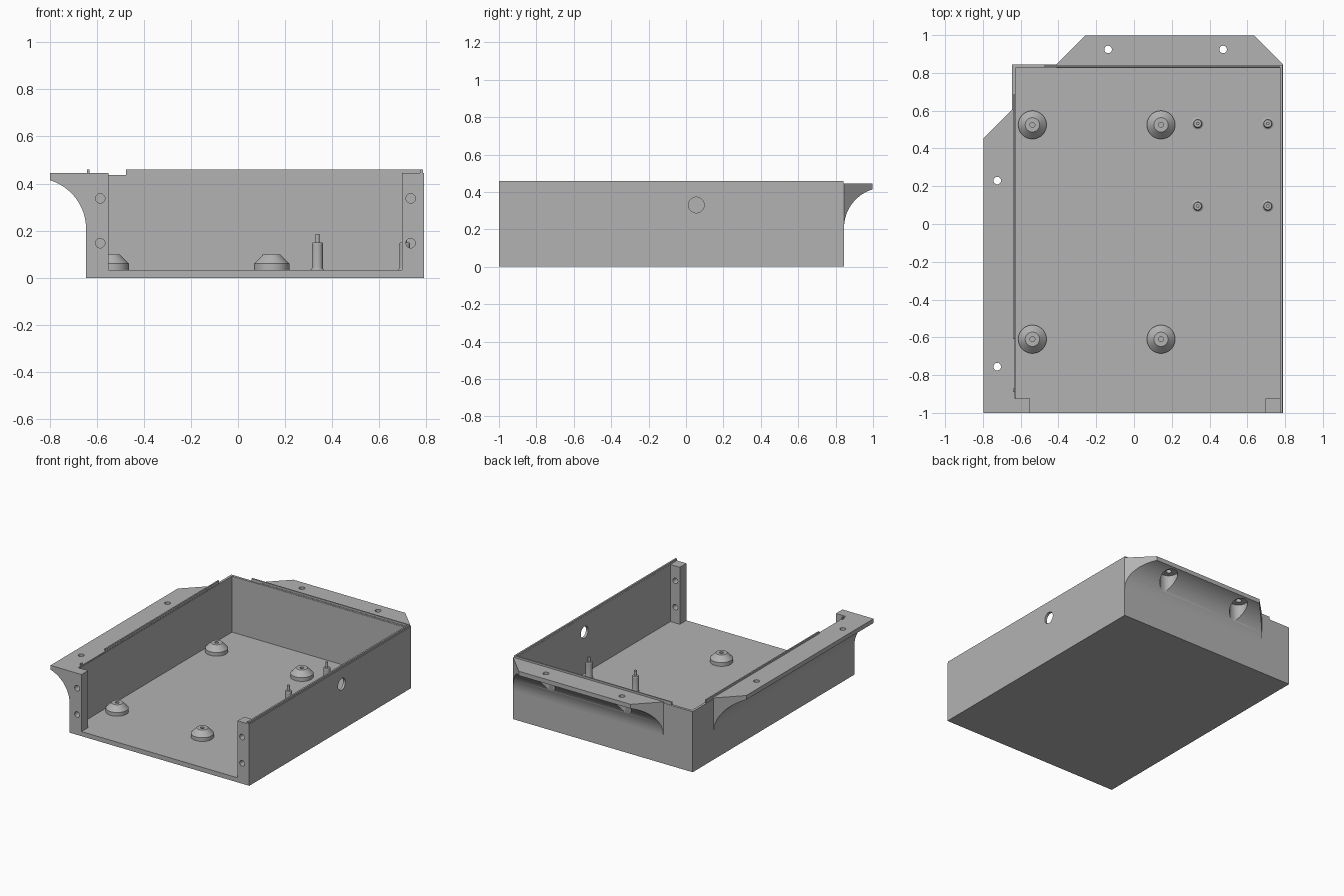
import bpy, bmesh
from math import sqrt, sin, cos, pi
from mathutils import Matrix, Vector

cube = bpy.data.objects.get("Cube")
if cube:
    bpy.data.objects.remove(cube)

grey = bpy.data.materials.new("plain_grey")
grey.use_nodes = True
grey.diffuse_color = (0.45, 0.45, 0.45, 1)
grey.node_tree.nodes["Principled BSDF"].inputs["Base Color"].default_value = grey.diffuse_color

# Main dimensions
X0, X1, Y0, Y1 = -0.645, 0.79, -1.0, 0.845
FLOOR, TOP, LOW, LIP, T = 0.033, 0.445, 0.437, 0.459, 0.018
parts = []


def finish(name, bm):
    bmesh.ops.recalc_face_normals(bm, faces=bm.faces)
    mesh = bpy.data.meshes.new(name)
    bm.to_mesh(mesh)
    bm.free()
    ob = bpy.data.objects.new(name, mesh)
    bpy.context.collection.objects.link(ob)
    mesh.materials.append(grey)
    parts.append(ob)
    return ob


def prism(name, ring, offset):
    """Extrude a closed ring of 3D points along an offset."""
    bm = bmesh.new()
    face = bm.faces.new([bm.verts.new(p) for p in ring])
    geom = bmesh.ops.extrude_face_region(bm, geom=[face])["geom"]
    bmesh.ops.translate(bm, vec=Vector(offset),
                        verts=[g for g in geom if isinstance(g, bmesh.types.BMVert)])
    return finish(name, bm)


def box(name, x, y, z):
    ring = [(x[0], y[0], z[0]), (x[1], y[0], z[0]), (x[1], y[1], z[0]), (x[0], y[1], z[0])]
    return prism(name, ring, (0, 0, z[1] - z[0]))


def rod(centre, radius, length, axis, sides=40):
    """Cylinder used as a cutter, centred on a point."""
    bm = bmesh.new()
    bmesh.ops.create_cone(bm, cap_ends=True, segments=sides, radius1=radius,
                          radius2=radius, depth=length)
    turn = {"x": Matrix.Rotation(pi / 2, 4, "Y"), "y": Matrix.Rotation(pi / 2, 4, "X"),
            "z": Matrix.Identity(4)}[axis]
    bm.transform(Matrix.Translation(centre) @ turn)
    return finish("cutter", bm)


def cut(ob, cutters):
    for c in cutters:
        mod = ob.modifiers.new("cut", "BOOLEAN")
        mod.operation, mod.solver, mod.object = "DIFFERENCE", "EXACT", c
        bpy.context.view_layer.objects.active = ob
        bpy.ops.object.modifier_apply(modifier=mod.name)
        parts.remove(c)
        bpy.data.objects.remove(c)


def lathe(name, profile, at, sides=40):
    bm = bmesh.new()
    vs = [bm.verts.new((r, 0, z)) for r, z in profile]
    es = [bm.edges.new(pair) for pair in zip(vs, vs[1:])]
    bmesh.ops.spin(bm, geom=vs + es, cent=(0, 0, 0), axis=(0, 0, 1),
                   angle=2 * pi, steps=sides, use_duplicate=False)
    bmesh.ops.remove_doubles(bm, verts=bm.verts, dist=1e-5)
    ob = finish(name, bm)
    ob.location = (*at, 0)
    return ob


# Tray floor and walls
box("floor", (X0, X1), (Y0, Y1), (0, FLOOR))
box("back_wall", (X0, X1), (Y1 - T, Y1), (FLOOR, LOW))
right_wall = box("right_wall", (X0, X0 + T), (Y0, Y1 - T), (FLOOR, LOW))
cut(right_wall, [rod((X0, -0.01, 0.335), 0.055, 0.1, "x")])
left_wall = box("left_wall", (X1 - T, X1), (Y0, Y1 - T), (FLOOR, TOP))

# Fan opening, its screw holes and the cable hole
FAN_Y, FAN_Z = -0.465, 0.23
holes = [rod((X1, FAN_Y, FAN_Z), 0.15, 0.1, "x", 64), rod((X1, 0.055, 0.33), 0.042, 0.1, "x")]
for sy in (-1, 1):
    for sz in (-1, 1):
        holes.append(rod((X1, FAN_Y + sy * 0.12, FAN_Z + sz * 0.12), 0.015, 0.1, "x", 20))
cut(left_wall, holes)

# Front posts with screw holes
for name, xs, hx, top in (("right_post", (X0, -0.55), -0.585, TOP),
                          ("left_post", (0.697, X1), 0.733, TOP)):
    post = box(name, xs, (Y0, -0.925), (FLOOR, top))
    cut(post, [rod((hx, -0.96, z), 0.02, 0.2, "y", 24) for z in (0.147, 0.337)])

# Lid ridges along the rim
box("left_ridge", (X1 - 0.017, X1 - 0.005), (Y0, Y1 - 0.004), (TOP - 0.01, LIP))
box("back_ridge", (-0.475, X1 - 0.005), (Y1 - 0.013, Y1 - 0.003), (LOW - 0.01, LIP))
box("right_ridge", (X0 + 0.005, X0 + 0.015), (-0.61, 0.685), (LOW - 0.01, LIP))
box("right_ridge_stub", (X0 + 0.005, X0 + 0.015), (-0.89, -0.872), (LOW - 0.01, LIP))


def flange(name, place, span, chamfers, hole_us):
    """Mounting flange with a curved underside; place maps (along, outward, z)."""
    reach, r, start = 0.153, 0.215, 0.208
    profile = [(-T + 0.002, TOP), (reach, TOP)]
    steps = 24
    for i in range(steps + 1):
        v = reach * (1 - i / steps) ** 2
        profile.append((v, start + sqrt(r * r - (r - v) ** 2)))
    profile.append((-T + 0.002, start))
    ring = [place(span[0], v, z) for v, z in profile]
    offset = place(span[1], 0, 0) - place(span[0], 0, 0)
    ob = prism(name, ring, offset)
    cutters = []
    # Angled ends, running at 45 degrees from the wall to the outer edge
    for end, inward in chamfers:
        tri = [(end, 0), (end - inward * 0.1, 0), (end - inward * 0.1, 0.3), (end + inward * 0.3, 0.3)]
        cutters.append(prism("cutter", [place(u, v, 0) for u, v in tri], (0, 0, 1)))
    # Screw holes, with a wide head clearance below
    for u in hole_us:
        cutters.append(rod(place(u, 0.079, 0.4), 0.02, 0.3, "z", 24))
        cutters.append(rod(place(u, 0.079, 0.272), 0.06, 0.3, "z"))
    cut(ob, cutters)
    return ob


side = flange("right_flange", lambda u, v, z: Vector((X0 - v, u, z)),
              (Y0, 0.605), [(0.605, -1)], (0.23, -0.755))
cut(side, [rod((X0, -0.01, 0.335), 0.055, 0.05, "x")])
flange("back_flange", lambda u, v, z: Vector((u, Y1 + v, z)),
       (-0.41, X1), [(-0.41, 1), (X1, -1)], (-0.137, 0.472))

# Domed feet mounts on the floor
for x in (-0.538, 0.143):
    for y in (-0.61, 0.525):
        lathe("mount_foot", [(0.075, FLOOR - 0.005), (0.075, 0.06), (0.038, 0.098),
                             (0.013, 0.098), (0.013, 0.04), (0, 0.04)], (x, y))

# Board standoffs with locating pins and flared bases
flare = [(0.033 - 0.01 * sin(a * pi / 8), FLOOR + 0.01 * (1 - cos(a * pi / 8))) for a in range(5)]
for x in (0.337, 0.708):
    for y in (0.095, 0.532):
        lathe("standoff", flare + [(0.023, 0.145), (0.02, 0.15), (0.009, 0.15),
                                   (0.009, 0.187), (0, 0.187)], (x, y), 28)

# Shading
bpy.ops.object.select_all(action="DESELECT")
for ob in parts:
    ob.select_set(True)
bpy.context.view_layer.objects.active = parts[0]
bpy.ops.object.shade_smooth_by_angle(angle=0.5)
